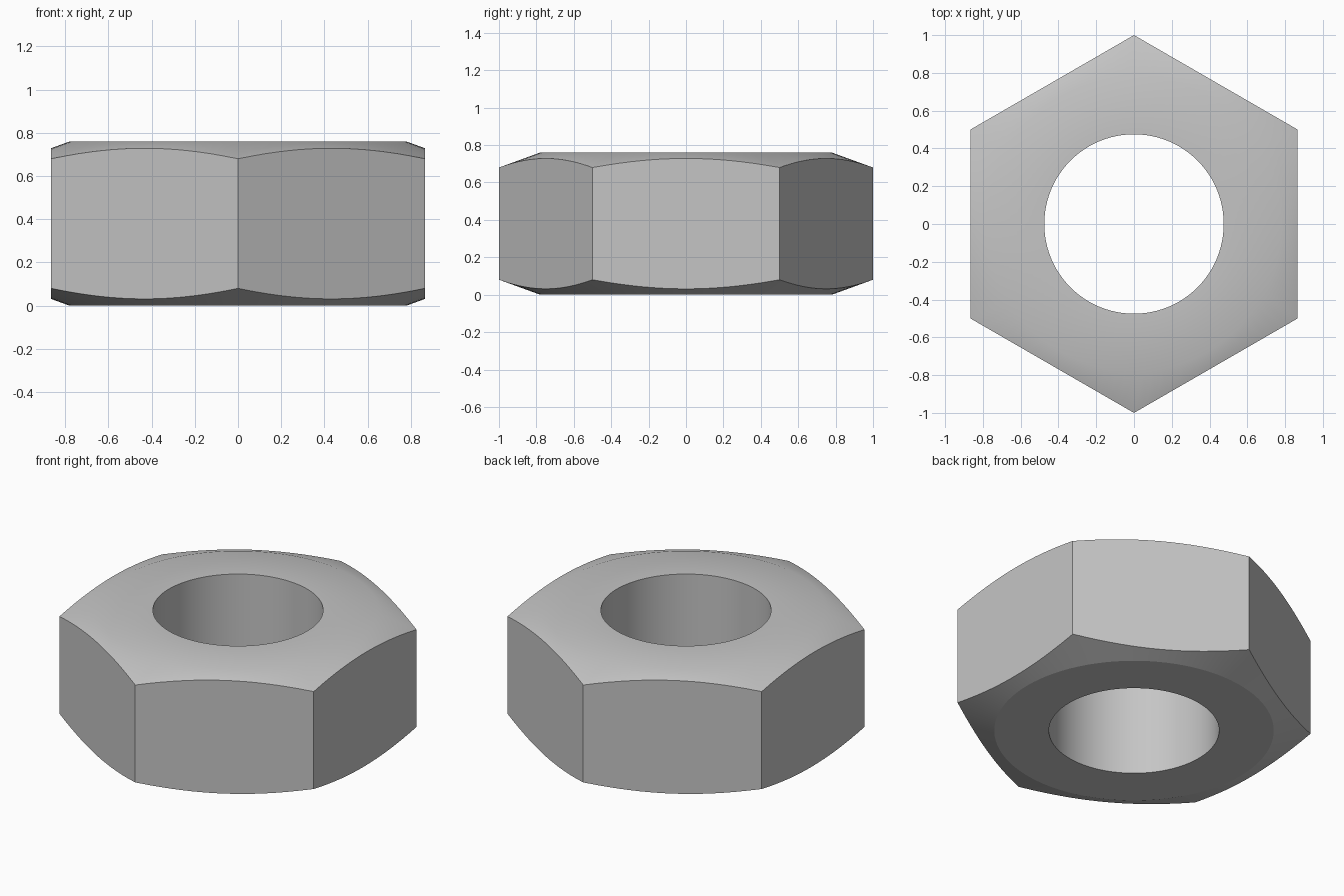
import bpy
import bmesh
import math

cube = bpy.data.objects.get("Cube")
if cube:
    bpy.data.objects.remove(cube, do_unlink=True)

SEGMENTS = 96
HEIGHT = 0.76
HOLE = 0.475
FLAT = 0.78                          # radius of the level ring before the chamfer
APOTHEM = math.sqrt(3) / 2
SLOPE = math.tan(math.radians(20))   # conical chamfer


def hex_radius(angle):
    """Distance from the axis to the hexagon, with corners on the y axis."""
    sector = math.pi / 3
    return APOTHEM / math.cos((angle + sector / 2) % sector - sector / 2)


def section(angle):
    """Radial cross-section of the nut as (radius, height) pairs."""
    outer = hex_radius(angle)
    drop = (outer - FLAT) * SLOPE
    return [(HOLE, 0), (FLAT, 0), (outer, drop),
            (outer, HEIGHT - drop), (FLAT, HEIGHT), (HOLE, HEIGHT)]


# Steel colour
steel = bpy.data.materials.new("grey_steel")
steel.use_nodes = True
colour = (0.56, 0.56, 0.56, 1)
steel.diffuse_color = colour
steel.node_tree.nodes["Principled BSDF"].inputs["Base Color"].default_value = colour

# Sweep the changing section around the axis
bm = bmesh.new()
rings = []
for i in range(SEGMENTS):
    a = math.tau * i / SEGMENTS
    rings.append([bm.verts.new((r * math.cos(a), r * math.sin(a), z))
                  for r, z in section(a)])
for i, ring in enumerate(rings):
    following = rings[(i + 1) % SEGMENTS]
    for j in range(len(ring)):
        k = (j + 1) % len(ring)
        bm.faces.new((ring[j], following[j], following[k], ring[k]))
    # Crisp rim where the underside meets its chamfer
    bm.edges.get((ring[1], following[1])).smooth = False
bmesh.ops.recalc_face_normals(bm, faces=bm.faces)

mesh = bpy.data.meshes.new("hex_nut")
bm.to_mesh(mesh)
bm.free()
mesh.materials.append(steel)
nut = bpy.data.objects.new("hex_nut", mesh)
bpy.context.collection.objects.link(nut)

# Smooth bore and chamfers, sharp hexagon edges
bpy.ops.object.select_all(action="DESELECT")
nut.select_set(True)
bpy.context.view_layer.objects.active = nut
bpy.ops.object.shade_smooth_by_angle(angle=math.radians(30))
